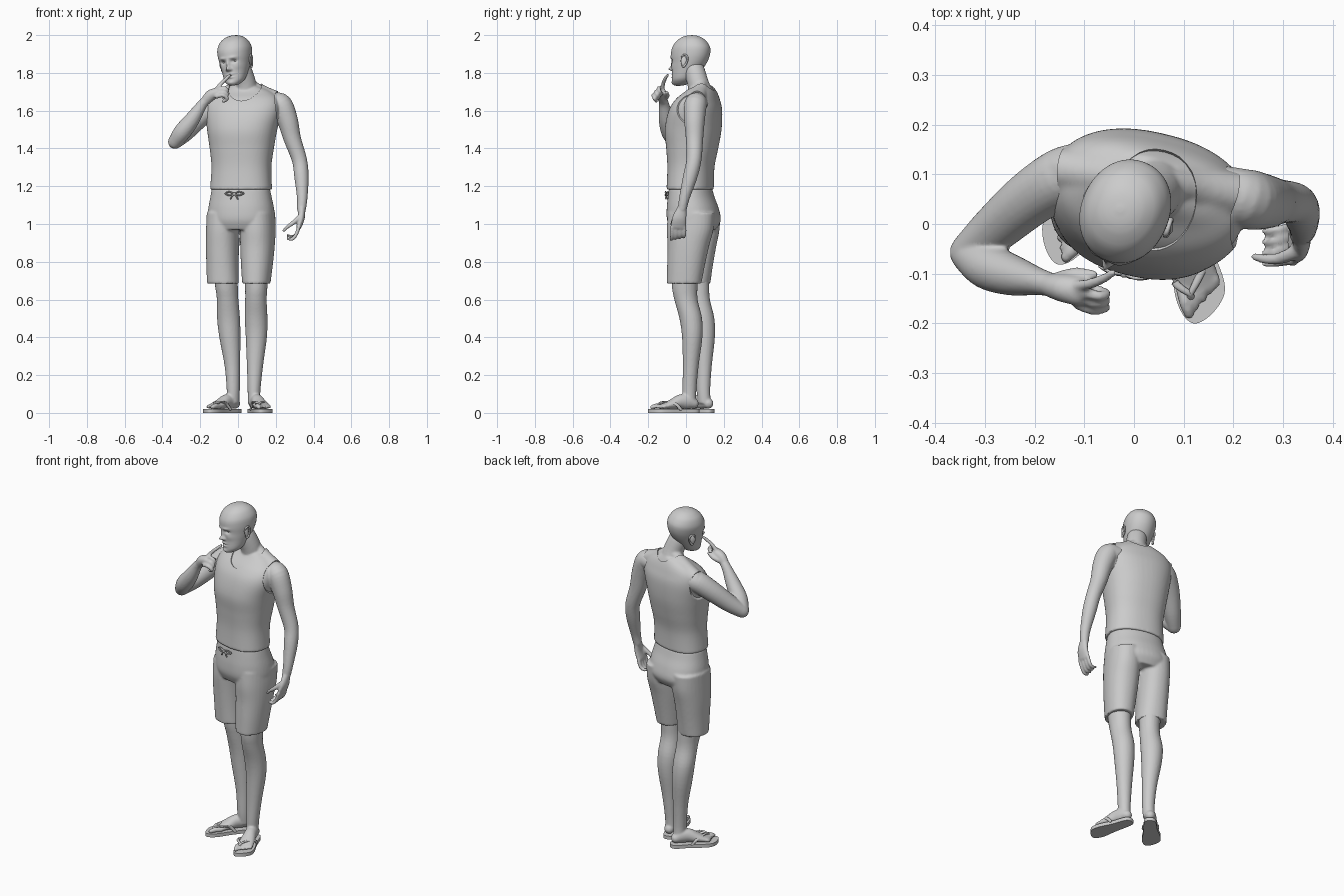
import bpy, bmesh, math
from mathutils import Vector, Matrix

I4 = Matrix.Identity(4)
YAW = math.radians(-13)


def spline(keys, steps=5, closed=False):
    """Catmull-Rom through tuples of any length."""
    out, n = [], len(keys)
    at = (lambda i: keys[i % n]) if closed else (lambda i: keys[max(0, min(n - 1, i))])
    for i in range(n if closed else n - 1):
        for k in range(steps):
            t = k / steps
            out.append([0.5 * (2 * b + (c - a) * t + (2 * a - 5 * b + 4 * c - d) * t * t
                        + (3 * b - a - 3 * c + d) * t ** 3)
                        for a, b, c, d in zip(at(i - 1), at(i), at(i + 1), at(i + 2))])
    return out if closed else out + [list(keys[-1])]


def tube(bm, keys, side=(0, 1, 0), yaw=None, grow=0, n=24, power=2.0, M=I4):
    """Loft of keys (x, y, z, ra[, rb]); yaw gives level rings, otherwise rings follow the path."""
    pts = spline([tuple(k) if len(k) == 5 else tuple(k) + (k[3],) for k in keys])
    P = [Vector(p[:3]) for p in pts]
    rings = []
    for i, p in enumerate(pts):
        t = (P[min(i + 1, len(P) - 1)] - P[max(i - 1, 0)]).normalized()
        if yaw is not None:
            t, s = Vector((0, 0, 1)), Vector((math.cos(yaw), math.sin(yaw), 0))
        else:
            s = Vector(side)
        u = (s - t * s.dot(t)).normalized()
        rings.append((P[i], u, t.cross(u), max(p[3], .002) + grow, max(p[4], .002) + grow, t))
    if yaw is None:  # rounded ends
        def dome(r, sign):
            m = min(r[3], r[4])
            return [(r[0] + r[5] * sign * m * math.sin(a), r[1], r[2], r[3] * math.cos(a), r[4] * math.cos(a), r[5])
                    for a in (.5, 1.0, 1.35)]
        rings = dome(rings[0], -1)[::-1] + rings + dome(rings[-1], 1)
    e = 2 / power
    sp = lambda v: math.copysign(abs(v) ** e, v)
    loops = [[bm.verts.new(M @ (c + u * ra * sp(math.cos(2 * math.pi * k / n))
                                + v * rb * sp(math.sin(2 * math.pi * k / n)))) for k in range(n)]
             for c, u, v, ra, rb, t in rings]
    for a, b in zip(loops, loops[1:]):
        for k in range(n):
            bm.faces.new((a[k], a[(k + 1) % n], b[(k + 1) % n], b[k]))
    bm.faces.new(loops[0])
    bm.faces.new(loops[-1])


def ball(bm, loc, scale, rot=0, M=I4):
    bmesh.ops.create_uvsphere(bm, u_segments=32, v_segments=20, radius=1, matrix=M @ Matrix.Translation(loc)
                              @ Matrix.Rotation(rot, 4, 'Z') @ Matrix.Diagonal((*scale, 1)))


def make(name, bm, voxel=0, smooth=0, cutters=(), angle=50):
    """Mesh object, optionally fused with a voxel remesh and cut."""
    bmesh.ops.recalc_face_normals(bm, faces=bm.faces)
    me = bpy.data.meshes.new(name)
    bm.to_mesh(me)
    bm.free()
    ob = bpy.data.objects.new(name, me)
    bpy.context.collection.objects.link(ob)
    if voxel:
        m = ob.modifiers.new('fuse', 'REMESH')
        m.mode, m.voxel_size, m.use_smooth_shade = 'VOXEL', voxel, True
        m = ob.modifiers.new('soften', 'SMOOTH')
        m.factor, m.iterations = .5, smooth
        for c in cutters:
            m = ob.modifiers.new('cut', 'BOOLEAN')
            m.operation, m.object, m.solver = 'DIFFERENCE', c, 'EXACT'
        dg = bpy.context.evaluated_depsgraph_get()
        baked = bpy.data.meshes.new_from_object(ob.evaluated_get(dg))
        ob.modifiers.clear()
        ob.data = baked
    bpy.ops.object.select_all(action='DESELECT')
    ob.select_set(True)
    bpy.context.view_layer.objects.active = ob
    bpy.ops.object.shade_smooth_by_angle(angle=math.radians(angle))
    return ob


def torso(bm, grow, low):
    keys = [(.016, .022, low, .157, .112), (.018, .026, 1.3, .151, .112), (.02, .033, 1.4, .162, .125),
            (.022, .038, 1.5, .178, .137), (.03, .05, 1.6, .195, .126), (.032, .062, 1.66, .185, .1),
            (.035, .078, 1.7, .14, .07), (.036, .082, 1.73, .075, .05)]
    tube(bm, keys, yaw=YAW, grow=grow, n=48, power=2.3)
    for s, end in ((1, (.215, .058, 1.655, .036)), (-1, (-.14, .11, 1.645, .036))):  # shoulder slopes
        tube(bm, [(.04, .08, 1.755, .034), (.04 + s * .08, .085 - s * .01, 1.697, .034), end], grow=grow)


# bare body: torso, neck, arms, hands, legs, feet fused together
skin = bmesh.new()
torso(skin, 0, 1.2)
tube(skin, [(.04, .085, 1.66, .07), (.04, .065, 1.74, .057), (.015, .042, 1.82, .054), (0, .03, 1.86, .04)])
# lowered arm and hand
tube(skin, [(.19, .065, 1.64, .052), (.228, .05, 1.63, .06), (.262, .045, 1.55, .055), (.288, .045, 1.45, .046),
            (.325, .042, 1.34, .04), (.336, .022, 1.25, .038), (.34, -.008, 1.14, .028), (.336, -.02, 1.08, .024)])
tube(skin, [(.337, -.022, 1.08, .026, .02), (.335, -.035, 1.03, .038, .018), (.322, -.04, .985, .041, .014)])
for i in range(4):
    y = -.074 + .022 * i
    tube(skin, [(.322, y, .985, .0105), (.308, y, .945, .0098), (.287, y - .004, .92 + .004 * i, .009),
                (.264, y - .006, .922 + .006 * i, .0075)], n=12)
tube(skin, [(.33, -.055, 1.04, .015), (.29, -.07, 1.005, .012), (.262, -.07, .985, .01), (.243, -.066, .965, .008)], n=12)
# raised arm and hand, index finger on the lip
tube(skin, [(-.1, .11, 1.63, .055), (-.145, .093, 1.615, .06), (-.21, .05, 1.56, .056), (-.28, -.01, 1.485, .048),
            (-.333, -.057, 1.435, .038)])
tube(skin, [(-.333, -.06, 1.435, .037), (-.295, -.085, 1.487, .046), (-.245, -.103, 1.55, .041),
            (-.195, -.115, 1.625, .028), (-.175, -.12, 1.65, .025)])
tube(skin, [(-.178, -.12, 1.645, .022, .024), (-.145, -.128, 1.68, .028, .03), (-.11, -.135, 1.697, .03, .025)])
tube(skin, [(-.115, -.125, 1.712, .0115), (-.088, -.12, 1.745, .0105), (-.062, -.11, 1.77, .0095),
            (-.043, -.098, 1.788, .008)], n=12)
for i in range(3):
    y, z = -.133 - .014 * i, 1.713 - .019 * i
    tube(skin, [(-.112, y, z, .012), (-.07 - .005 * i, y - .012, z + .006, .0105), (-.056, y - .006, z - .012, .0095),
                (-.078, y + .004, z - .026, .0085)], n=12)
tube(skin, [(-.148, -.11, 1.668, .016), (-.115, -.1, 1.68, .013), (-.08, -.102, 1.697, .009)], n=12)
# legs
tube(skin, [(.1, -.005, .85, .07), (.097, -.007, .68, .06, .068), (.095, 0, .6, .057, .062), (.096, .025, .5, .06, .06),
            (.097, .033, .4, .056, .054), (.09, .025, .25, .043, .042), (.085, .018, .12, .034, .037),
            (.084, .018, .05, .033, .036)], yaw=0)
tube(skin, [(-.08, .05, .85, .07), (-.062, .058, .68, .059, .066), (-.055, .068, .6, .056, .06), (-.05, .09, .5, .061, .06),
            (-.043, .097, .4, .056, .056), (-.03, .095, .25, .041, .042), (-.025, .092, .12, .034, .037),
            (-.026, .098, .05, .033, .036)], yaw=math.radians(-30))
# feet with toes, sandals with straps
for label, s, heel, turn in (('left', 1, (.075, .068, 0), 16), ('right', -1, (.004, .14, 0), -42)):
    M = Matrix.Translation(heel) @ Matrix.Rotation(math.radians(turn), 4, 'Z') @ Matrix.Diagonal((s, 1, 1, 1))
    tube(skin, [(0, -.03, .05, .028, .028), (0, -.06, .06, .032, .04), (0, -.1, .06, .034, .038),
                (0, -.14, .048, .04, .029), (0, -.18, .038, .044, .019), (0, -.208, .033, .041, .012)], side=(1, 0, 0), M=M)
    for i in range(5):
        x, r = -.034 + .0175 * i, .014 if i == 0 else .0095
        tube(skin, [(x * .95, -.19, .034, r), (x, -.225 + .007 * i, .036, r),
                    (x, -.248 + .0105 * i, .03, r * .8)], side=(1, 0, 0), n=12, M=M)
    sole = bmesh.new()
    outline = spline([(0, .002), (.03, -.018), (.037, -.1), (.051, -.18), (.045, -.23), (.005, -.264), (-.034, -.268),
                      (-.051, -.22), (-.041, -.13), (-.031, -.018)], 6, True)
    face = sole.faces.new([sole.verts.new(M @ Vector((x, y, 0))) for x, y in outline])
    up = bmesh.ops.extrude_face_region(sole, geom=[face])['geom']
    bmesh.ops.translate(sole, vec=(0, 0, .02), verts=[g for g in up if isinstance(g, bmesh.types.BMVert)])
    make(label + '_sandal_sole', sole, angle=35)
    strap = bmesh.new()
    for e in (1, -1):
        tube(strap, [(-.022, -.222, .03, .005), (-.021, -.212, .05, .006), (-.018 + e * .026, -.18, .057, .008, .005),
                     (e * .038, -.14, .048, .009, .005), (e * .041, -.11, .018, .008, .005)], n=12, M=M)
    make(label + '_sandal_strap', strap)
make('body', skin, .0055, 3)

# sleeveless top with neck and arm openings
cutters = []
for name, loc, sc in (('neck_cutter', (.035, .03, 1.755), (.09, .13, .135)),
                      ('left_armhole_cutter', (.252, .045, 1.62), (.066, .115, .115)),
                      ('right_armhole_cutter', (-.2, .1, 1.6), (.066, .115, .115))):
    b = bmesh.new()
    ball(b, loc, sc, YAW)
    cutters.append(make(name, b))
    cutters[-1].hide_render = True
top = bmesh.new()
torso(top, .008, 1.182)
make('tank_top', top, .0075, 4, cutters)
for c in cutters:
    bpy.data.objects.remove(c)

# shorts
shorts = bmesh.new()
tube(shorts, [(.015, .024, 1.188, .155, .11), (.016, .028, 1.14, .164, .12), (.017, .036, 1.08, .175, .134),
              (.018, .042, 1.02, .178, .138), (.016, .04, .97, .165, .115)], yaw=YAW, n=48, power=2.2)
tube(shorts, [(-.068, .062, 1.06, .095, .12), (-.078, .06, .97, .088, .118), (-.082, .055, .88, .086, .105),
              (-.082, .05, .78, .084, .092), (-.08, .046, .685, .084, .082)], yaw=YAW, n=32, power=2.2)
tube(shorts, [(.105, .028, 1.06, .088, .125), (.106, .022, .97, .09, .124), (.103, .012, .88, .089, .11),
              (.1, .0, .78, .082, .1), (.097, -.01, .685, .073, .092)], yaw=YAW, n=32, power=2.2)
make('shorts', shorts, .007, 3)

# waist drawstring bow
bow = bmesh.new()
B = Matrix.Translation((-.02, -.1, 1.158)) @ Matrix.Rotation(YAW, 4, 'Z')
ball(bow, (0, 0, 0), (.009, .008, .008), M=B)
for s in (1, -1):
    tube(bow, [(0, 0, 0, .004), (s * .025, -.003, .012, .004), (s * .05, .004, .004, .004), (s * .028, -.003, -.006, .004),
               (0, 0, 0, .004)], side=(0, 1, 0), n=8, M=B)
    tube(bow, [(0, 0, 0, .0035), (s * .012, -.004, -.012, .0035), (s * .02, -.002, -.026, .0035)], n=8, M=B)
make('drawstring_bow', bow)

# head: level loft (height, front, back, half width), then face relief
H = (Matrix.Translation((-.014, .02, 1.87)) @ Matrix.Rotation(math.radians(-8), 4, 'Y')
     @ Matrix.Rotation(math.radians(-25), 4, 'Z'))
rows = [(-.134, -.083, -.04, .014), (-.127, -.094, -.015, .032), (-.105, -.098, .02, .054), (-.06, -.097, .06, .068),
        (-.02, -.097, .09, .078), (.02, -.101, .108, .086), (.06, -.096, .111, .087), (.095, -.074, .092, .073),
        (.115, -.047, .067, .052), (.125, -.022, .043, .03), (.129, .004, .016, .006)]
head = bmesh.new()
tube(head, [(0, (f + b) / 2, z, w, (b - f) / 2) for z, f, b, w in spline(rows, 3)], yaw=0, n=120, power=2.1)
relief = [(0, -.043, .011, .011, .022), (0, -.02, .009, .025, .012), (.012, -.048, .007, .007, .007),
          (.03, .014, .02, .008, .005), (.031, -.006, .014, .009, -.013), (0, -.074, .018, .005, .006),
          (0, -.09, .016, .005, .006), (0, -.082, .022, .003, -.003), (0, -.118, .018, .011, .007),
          (.045, -.035, .018, .018, .004)]
for v in head.verts:
    if v.co.y < -.02:
        x, z = v.co.x, v.co.z
        for px, pz, sx, sz, a in relief:
            for cx in {px, -px}:
                v.co.y -= a * math.exp(-((x - cx) / sx) ** 2 - ((z - pz) / sz) ** 2)
head.transform(H)
make('head', head, angle=80)

# eyes and ears
eyes, ears = bmesh.new(), bmesh.new()
for s in (1, -1):
    ball(eyes, (s * .031, -.07, -.006), (.013, .012, .0095), M=H)
    E = H @ Matrix.Translation((s * .084, .004, -.018)) @ Matrix.Rotation(s * .4, 4, 'Z')
    ball(ears, (0, 0, 0), (.007, .016, .028), M=E)
    tube(ears, [(s * -.002, -.012, .008, .004), (s * .004, -.006, .028, .005), (s * .009, .012, .03, .005),
                (s * .01, .021, .012, .005), (s * .006, .014, -.012, .005), (s * .002, -.001, -.03, .006),
                (s * -.002, -.008, -.022, .004)], side=(1, 0, 0), n=10, M=E)
make('eyes', eyes)
make('ears', ears)
